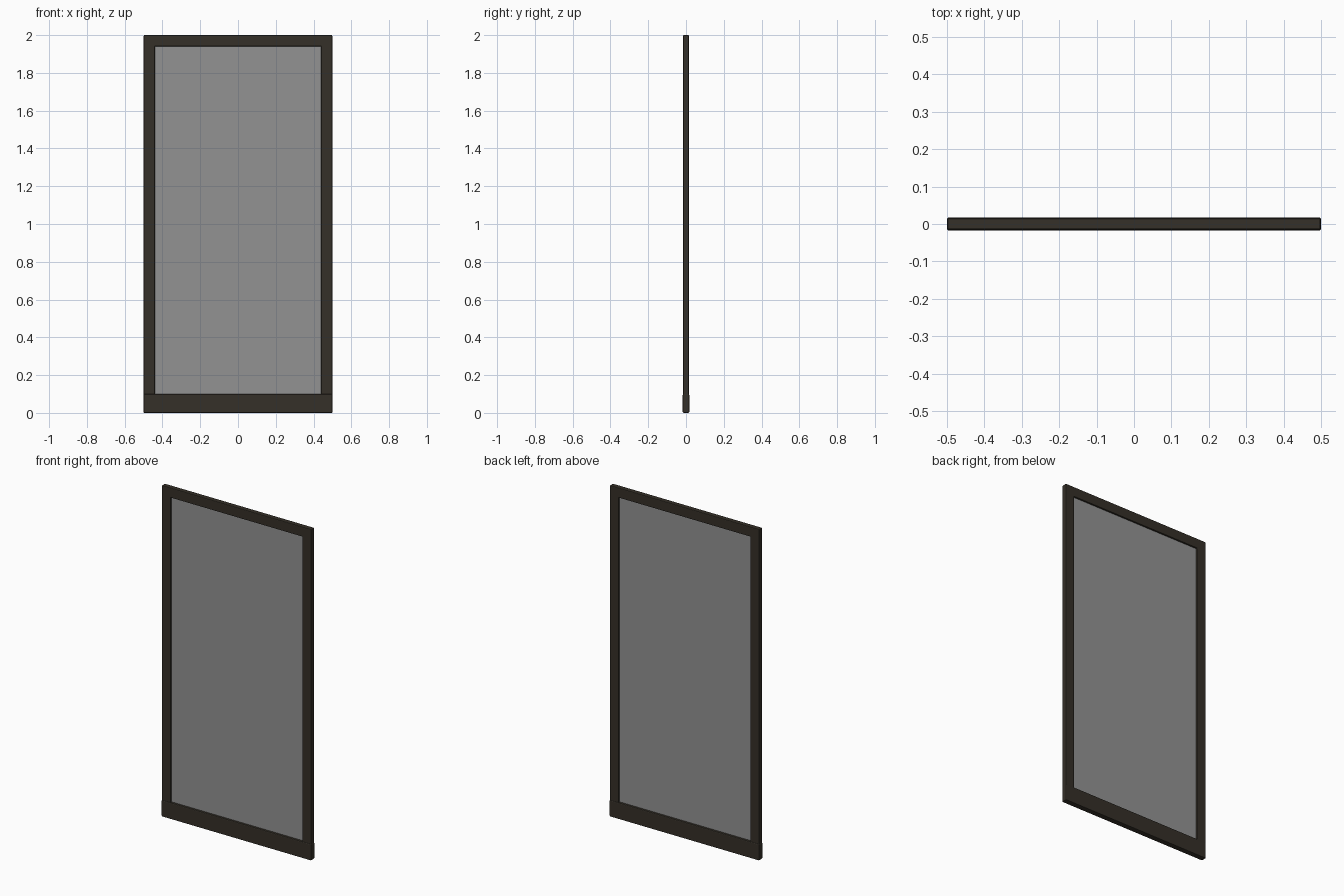
import bpy, bmesh

if "Cube" in bpy.data.objects:
    bpy.data.objects.remove(bpy.data.objects["Cube"])


def material(name, color):
    m = bpy.data.materials.new(name)
    m.diffuse_color = color
    m.use_nodes = True
    m.node_tree.nodes["Principled BSDF"].inputs["Base Color"].default_value = m.diffuse_color
    return m


DARK = material("dark_bronze", (0.035, 0.029, 0.021, 1))
GLASS = material("tinted_glass", (0.29, 0.29, 0.29, 0.75))


def prism(name, outline, depth, mat, bevel=0.0):
    """Extrude an x-z outline to a solid centred on y = 0, with chamfered edges."""
    bm = bmesh.new()
    face = bm.faces.new([bm.verts.new((x, -depth / 2, z)) for x, z in outline])
    ext = bmesh.ops.extrude_face_region(bm, geom=[face])
    verts = [v for v in ext["geom"] if isinstance(v, bmesh.types.BMVert)]
    bmesh.ops.translate(bm, verts=verts, vec=(0, depth, 0))
    bmesh.ops.recalc_face_normals(bm, faces=bm.faces)
    mesh = bpy.data.meshes.new(name)
    bm.to_mesh(mesh)
    bm.free()
    ob = bpy.data.objects.new(name, mesh)
    bpy.context.collection.objects.link(ob)
    mesh.materials.append(mat)
    if bevel:
        mod = ob.modifiers.new("chamfer", "BEVEL")
        mod.width = bevel
        mod.segments = 2
    return ob


def rect(x0, x1, z0, z1):
    return [(x0, z0), (x1, z0), (x1, z1), (x0, z1)]


W, IN = 0.499, 0.44      # outer and inner half widths
TOP, HEAD = 2.0, 1.94    # outer and inner top
RAIL = 0.10              # bottom rail height

# Side posts and top rail in one arch
arch = [(-W, 0.02), (-W, TOP), (W, TOP), (W, 0.02),
        (IN, 0.02), (IN, HEAD), (-IN, HEAD), (-IN, 0.02)]
prism("upper_frame", arch, 0.030, DARK, 0.004)

# Thicker bottom rail
prism("bottom_rail", rect(-0.5, 0.5, 0, RAIL), 0.035, DARK, 0.005)

# Glass pane, tucked into the frame
prism("glass_pane", rect(-IN - 0.01, IN + 0.01, RAIL - 0.01, HEAD + 0.01), 0.01, GLASS)
